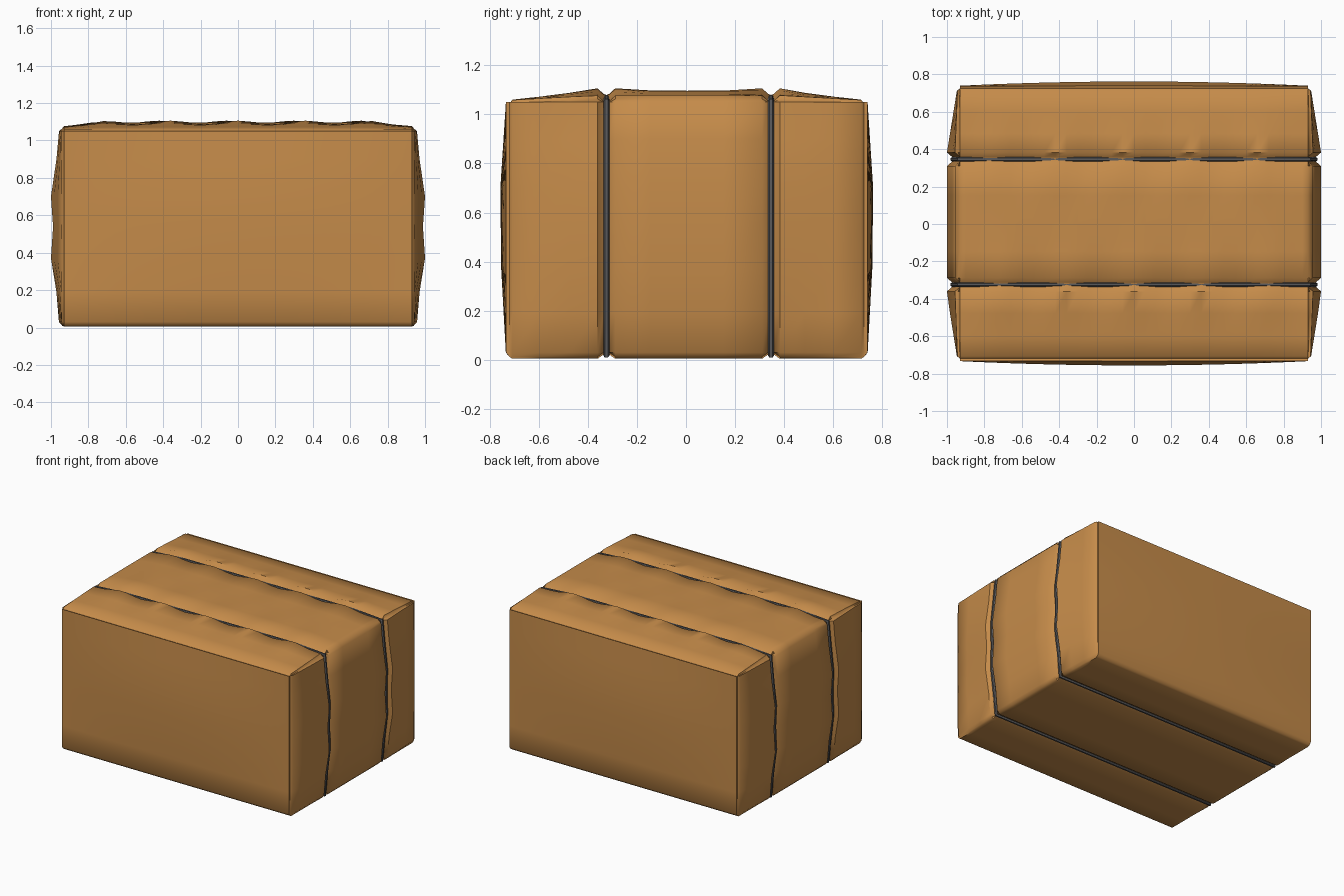
import bpy, bmesh, math

if "Cube" in bpy.data.objects:
    bpy.data.objects.remove(bpy.data.objects["Cube"])

HX, HY, Z0, Z1 = 0.955, 0.735, 0.005, 1.075
GROOVES = (-0.327, 0.343)


def material(name, rgb):
    m = bpy.data.materials.new(name)
    m.diffuse_color = (*rgb, 1)
    m.use_nodes = True
    m.node_tree.nodes["Principled BSDF"].inputs["Base Color"].default_value = m.diffuse_color
    return m


straw = material("straw tan", (0.56, 0.26, 0.068))
grey = material("twine grey", (0.10, 0.10, 0.105))


def lerp(t, pts):
    """Piecewise linear profile."""
    if t <= pts[0][0]:
        return pts[0][1]
    for (a, u), (b, v) in zip(pts, pts[1:]):
        if t <= b:
            return u + (v - u) * (t - a) / (b - a)
    return pts[-1][1]


def deform(x, y, z):
    """Bulge the plain box, sink the twine grooves and soften the edges."""
    sx = (x > HX - 1e-5) - (x < -HX + 1e-5)
    sy = (y > HY - 1e-5) - (y < -HY + 1e-5)
    top, bot = z > Z1 - 1e-5, z < Z0 + 1e-5
    near = min(abs(y - g) for g in GROOVES)
    sink = lerp(near, [(0.0, 0.034), (0.012, 0.028), (0.035, 0.0)])
    n = abs(sx) + abs(sy) + top + bot
    soft = 0.013 if n > 1 else 0.0
    X, Y, Z = x, y, z
    belly = lerp(z, [(0, 0), (0.19, 0.35), (0.37, 1), (0.54, 0.75), (0.7, 1), (0.9, 0.35), (1.07, 0)])
    # end faces
    taper = lerp(abs(y), [(0.38, 1), (HY, 0)])
    if sx:
        X += sx * (0.045 * belly * taper - 0.012 * (1 - taper) - sink - soft)
    # front and back faces
    if sy:
        hump = lerp(z, [(0, 0), (0.37, 0.85), (0.7, 1), (1.07, 0)])
        Y += sy * (0.024 * hump * (1 - (x / HX) ** 2) - soft)
    # top: slopes down to front and back, wavy beside the grooves
    if top:
        inner = lerp(abs(x), [(0.7, 1), (HX, 0)])
        wave = 0.010 * math.cos(2 * math.pi * x / 0.36 + (1.2 if y > 0 else 0)) * lerp(near, [(0.04, 1), (0.2, 0)])
        Z += (0.021 + wave) * inner * taper - 0.018 * (1 - taper) - sink * 0.8 - soft
    if bot:
        Z += sink * 0.6 + soft * 0.6
    return X, Y + 0.003, Z


# baled block: surface of a 3D grid
xs = [-HX, -HX + 0.025] + [-0.9 + 0.06 * i for i in range(31)] + [HX - 0.025, HX]
ys = [-HY, -HY + 0.025, -0.6, -0.48, 0.0, 0.15, -0.15, 0.48, 0.6, HY - 0.025, HY]
for g in GROOVES:
    ys += [g - 0.036, g - 0.012, g, g + 0.012, g + 0.036]
ys.sort()
zs = [Z0, Z0 + 0.025, 0.19, 0.37, 0.54, 0.7, 0.9, Z1 - 0.025, Z1]
axes = (xs, ys, zs)
bm = bmesh.new()
cache = {}


def vert(i):
    if i not in cache:
        cache[i] = bm.verts.new(deform(*(axes[k][i[k]] for k in range(3))))
    return cache[i]


for k in range(3):
    a, b = (k + 1) % 3, (k + 2) % 3
    for side in (0, len(axes[k]) - 1):
        for i in range(len(axes[a]) - 1):
            for j in range(len(axes[b]) - 1):
                quad = []
                for da, db in ((0, 0), (1, 0), (1, 1), (0, 1)):
                    idx = [0, 0, 0]
                    idx[k], idx[a], idx[b] = side, i + da, j + db
                    quad.append(vert(tuple(idx)))
                bm.faces.new(quad)
bmesh.ops.recalc_face_normals(bm, faces=bm.faces)
me = bpy.data.meshes.new("bale")
bm.to_mesh(me)
bm.free()
bale = bpy.data.objects.new("bale", me)
bpy.context.collection.objects.link(bale)
me.materials.append(straw)


def shade(ob):
    bpy.ops.object.select_all(action='DESELECT')
    ob.select_set(True)
    bpy.context.view_layer.objects.active = ob
    bpy.ops.object.shade_smooth_by_angle(angle=math.radians(50))


shade(bale)

# twine loops lying in the grooves
R = 0.012
right = [(0.935, 0.017), (0.95, 0.19), (0.972, 0.37), (0.967, 0.54), (0.972, 0.7), (0.95, 0.9), (0.937, 1.055)]
path = right + [(0.7, 1.069), (-0.7, 1.069)] + [(-x, z) for x, z in reversed(right)]
for n, g in enumerate(GROOVES):
    cu = bpy.data.curves.new("twine", 'CURVE')
    cu.dimensions = '3D'
    cu.bevel_depth = R
    cu.bevel_resolution = 1
    sp = cu.splines.new('POLY')
    sp.points.add(len(path) - 1)
    for p, (x, z) in zip(sp.points, path):
        p.co = (x, g + 0.003, z, 1)
    sp.use_cyclic_u = True
    cu.materials.append(grey)
    ob = bpy.data.objects.new(("front_twine", "back_twine")[n], cu)
    bpy.context.collection.objects.link(ob)
    bpy.ops.object.select_all(action='DESELECT')
    ob.select_set(True)
    bpy.context.view_layer.objects.active = ob
    bpy.ops.object.convert(target='MESH')
    shade(bpy.context.view_layer.objects.active)
